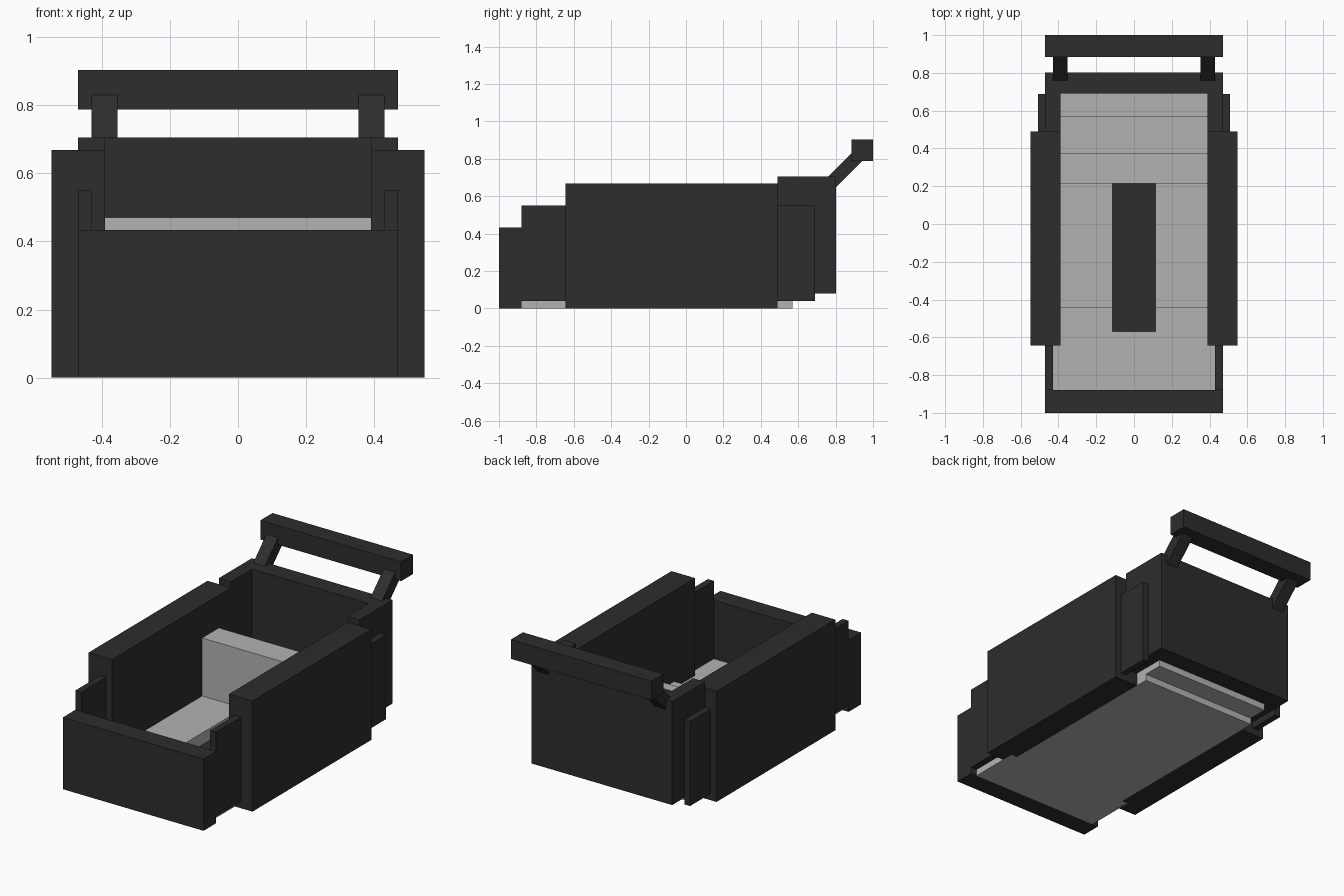
import bpy
import bmesh

if "Cube" in bpy.data.objects:
    bpy.data.objects.remove(bpy.data.objects["Cube"])

def material(name, v):
    m = bpy.data.materials.new(name)
    m.diffuse_color = (v, v, v, 1)
    m.use_nodes = True
    m.node_tree.nodes["Principled BSDF"].inputs["Base Color"].default_value = m.diffuse_color
    return m

DARK = material("dark grey", 0.026)
LIGHT = material("light grey", 0.45)

def prism(name, x0, x1, profile, mat):
    """Extrude a (y, z) outline from x0 to x1."""
    n = len(profile)
    verts = [(x, y, z) for x in (x0, x1) for y, z in profile]
    faces = [tuple(range(n))[::-1], tuple(range(n, 2 * n))]
    faces += [(i, (i + 1) % n, n + (i + 1) % n, n + i) for i in range(n)]
    me = bpy.data.meshes.new(name)
    me.from_pydata(verts, [], faces)
    me.materials.append(mat)
    ob = bpy.data.objects.new(name, me)
    bpy.context.collection.objects.link(ob)
    # consistent outward normals
    bm = bmesh.new()
    bm.from_mesh(me)
    bmesh.ops.recalc_face_normals(bm, faces=bm.faces[:])
    bm.to_mesh(me)
    bm.free()
    return ob

def box(name, x0, x1, y0, y1, z0, z1, mat=DARK):
    return prism(name, x0, x1, [(y0, z0), (y1, z0), (y1, z1), (y0, z1)], mat)

def pair(make, name, x0, x1, *args):
    """Build a part on the right and its mirror on the left."""
    make(name + "_right", x0, x1, *args)
    make(name + "_left", -x1, -x0, *args)

# Body walls
box("front_panel", -0.47, 0.47, -1.0, -0.88, 0, 0.433)
pair(box, "front_side_plate", 0.43, 0.47, -0.88, -0.64, 0.04, 0.55)
pair(box, "main_side_wall", 0.39, 0.547, -0.643, 0.49, 0, 0.668)
pair(box, "rear_corner_wall", 0.39, 0.47, 0.49, 0.69, 0.08, 0.705)
pair(box, "rear_side_plate", 0.47, 0.508, 0.49, 0.687, 0.04, 0.55)
box("back_panel", -0.47, 0.47, 0.69, 0.803, 0.08, 0.705)

# Floor: base slab, front footwell and raised strips beside a centre slot
box("floor_base", -0.39, 0.39, -0.57, 0.57, 0, 0.04, LIGHT)
box("front_floor", -0.43, 0.43, -0.88, -0.57, 0, 0.08, LIGHT)
pair(box, "slot_front_floor", 0.115, 0.39, -0.57, -0.445, 0.04, 0.08, LIGHT)
pair(box, "raised_floor", 0.115, 0.39, -0.445, 0.215, 0.04, 0.12, LIGHT)
box("centre_slot_plate", -0.115, 0.115, -0.57, 0.215, 0.04, 0.048)

# Upright seat block and the steps behind it
box("seat_block", -0.39, 0.39, 0.215, 0.375, 0.04, 0.47, LIGHT)
box("rear_floor", -0.39, 0.39, 0.375, 0.573, 0.04, 0.12, LIGHT)
box("rear_ledge", -0.39, 0.39, 0.573, 0.69, 0.04, 0.08, LIGHT)

# Push handle on slanted arms
pair(prism, "handle_arm", 0.353, 0.43,
     [(0.735, 0.68), (0.885, 0.83), (0.945, 0.79), (0.80, 0.645)], DARK)
box("handle_bar", -0.47, 0.47, 0.885, 1.0, 0.787, 0.903)
